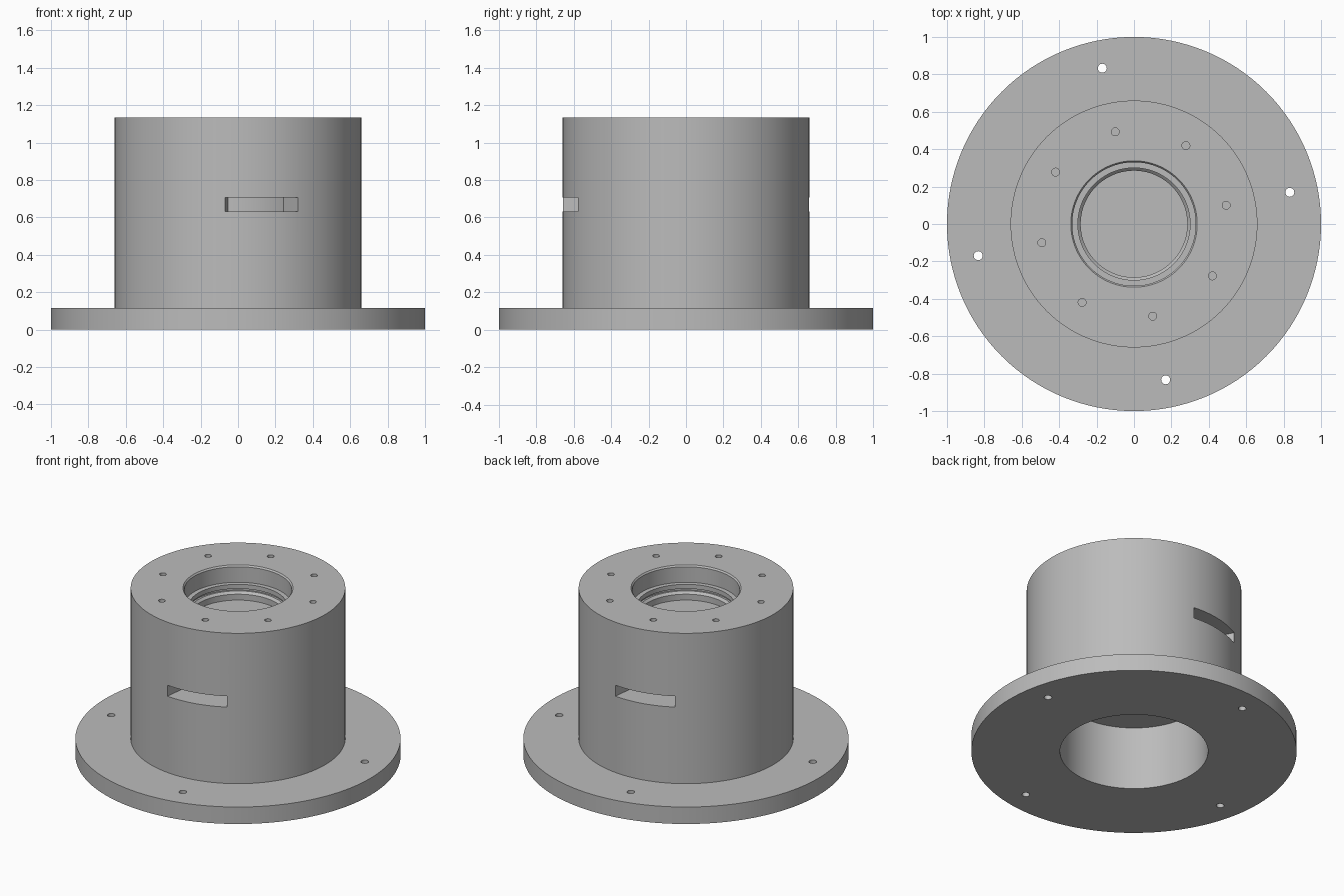
import bpy, bmesh, math
from mathutils import Matrix

if "Cube" in bpy.data.objects:
    bpy.data.objects.remove(bpy.data.objects["Cube"])

SEGMENTS = 128
TURN = math.radians(11.5)      # shared rotation of holes and slots

steel = bpy.data.materials.new("grey_metal")
steel.use_nodes = True
grey = (0.5, 0.5, 0.5, 1)
steel.diffuse_color = grey
steel.node_tree.nodes["Principled BSDF"].inputs["Base Color"].default_value = grey


def finish(bm, name):
    bmesh.ops.recalc_face_normals(bm, faces=bm.faces)
    mesh = bpy.data.meshes.new(name)
    bm.to_mesh(mesh)
    bm.free()
    mesh.materials.append(steel)
    obj = bpy.data.objects.new(name, mesh)
    bpy.context.collection.objects.link(obj)
    return obj


def lathe(profile, name):
    bm = bmesh.new()
    verts = [bm.verts.new((r, 0, z)) for r, z in profile]
    edges = [bm.edges.new(pair) for pair in zip(verts, verts[1:])]
    bmesh.ops.spin(bm, geom=verts + edges, cent=(0, 0, 0), axis=(0, 0, 1),
                   angle=math.tau, steps=SEGMENTS, use_merge=True)
    bmesh.ops.remove_doubles(bm, verts=bm.verts, dist=1e-5)
    return finish(bm, name)


def hole_ring(bm, count, ring, radius, low, high):
    for i in range(count):
        a = TURN + math.tau * i / count
        bmesh.ops.create_cone(
            bm, cap_ends=True, segments=24, radius1=radius, radius2=radius, depth=high - low,
            matrix=Matrix.Translation((ring * math.cos(a), ring * math.sin(a), (low + high) / 2)))


def arc_slot(bm, middle, half, inner, outer, low, high, steps=16):
    angles = [middle - half + 2 * half * i / steps for i in range(steps + 1)]
    outline = [(outer, a) for a in angles] + [(inner, a) for a in reversed(angles)]
    face = bm.faces.new([bm.verts.new((r * math.cos(a), r * math.sin(a), low)) for r, a in outline])
    top = bmesh.ops.extrude_face_region(bm, geom=[face], use_keep_orig=True)
    moved = [v for v in top["geom"] if isinstance(v, bmesh.types.BMVert)]
    bmesh.ops.translate(bm, verts=moved, vec=(0, 0, high - low))


# Flange, tower, stepped top recess and lower bore in one turned profile
housing = lathe([
    (0, 0.43), (0.455, 0.43), (0.455, 0),            # lower bore
    (1, 0), (1, 0.115), (0.66, 0.115),               # flange
    (0.66, 1.135), (0.338, 1.135),                   # tower
    (0.33, 1.125), (0.33, 1.02), (0.3, 1.02),        # bearing seat
    (0.3, 0.99), (0.312, 0.99), (0.312, 0.975),      # ring groove
    (0.3, 0.975), (0.285, 0.96), (0.285, 0.92), (0, 0.92)], "flanged_housing")

# Bolt holes and the two curved side slots
bm = bmesh.new()
hole_ring(bm, 4, 0.85, 0.024, -0.1, 0.2)
hole_ring(bm, 8, 0.503, 0.021, 1.03, 1.2)
for side in (-1, 1):
    arc_slot(bm, TURN + side * math.pi / 2, math.radians(17.5), 0.5, 0.75, 0.633, 0.707)
cutter = finish(bm, "hole_cutter")
cutter.hide_render = True

cut = housing.modifiers.new("holes", "BOOLEAN")
cut.operation = "DIFFERENCE"
cut.solver = "EXACT"
cut.object = cutter
bpy.ops.object.select_all(action="DESELECT")
housing.select_set(True)
bpy.context.view_layer.objects.active = housing
bpy.ops.object.modifier_apply(modifier=cut.name)
bpy.data.objects.remove(cutter)
bpy.ops.object.shade_smooth_by_angle(angle=math.radians(25))
